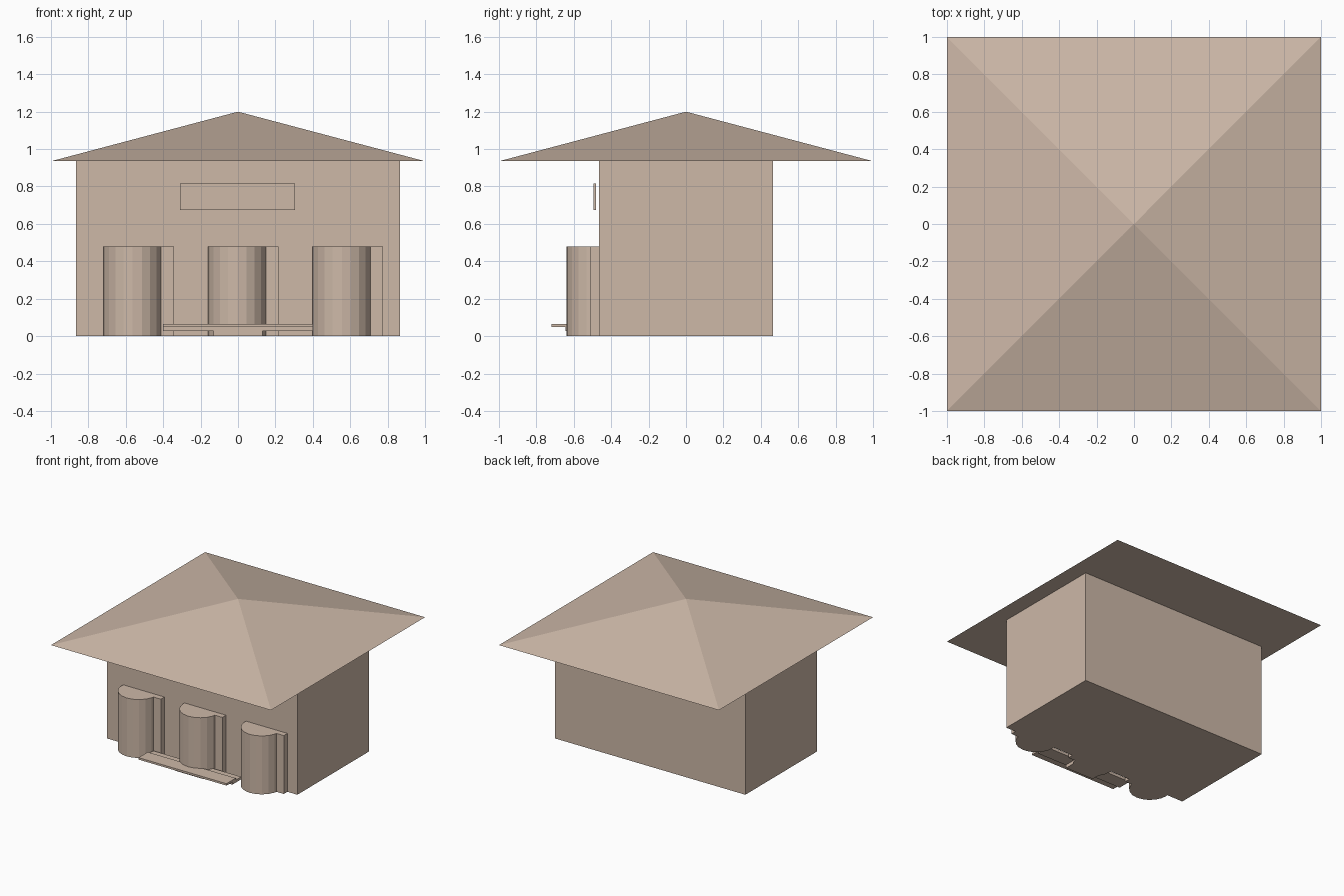
import bpy
import math

cube = bpy.data.objects.get("Cube")
if cube:
    bpy.data.objects.remove(cube, do_unlink=True)

# One warm stone colour throughout
stone = bpy.data.materials.new("warm_beige")
stone.use_nodes = True
colour = (0.61, 0.48, 0.39, 1)
stone.diffuse_color = colour
stone.node_tree.nodes["Principled BSDF"].inputs["Base Color"].default_value = colour


def finish(name):
    ob = bpy.context.object
    ob.name = name
    ob.data.materials.append(stone)
    return ob


def box(name, x, y, z):
    """Box from (min, max) ranges on each axis."""
    spans = (x, y, z)
    bpy.ops.mesh.primitive_cube_add(size=1, location=[(a + b) / 2 for a, b in spans])
    ob = finish(name)
    ob.scale = [b - a for a, b in spans]
    bpy.ops.object.transform_apply(location=False, rotation=False, scale=True)
    return ob


# Main building
WALL = -0.465
TOP = 0.935
box("building_body", (-0.865, 0.865), (WALL, -WALL), (0, TOP))

# Overhanging pyramid roof
PEAK = 1.2
bpy.ops.mesh.primitive_cone_add(vertices=4, radius1=math.sqrt(2), depth=PEAK - TOP,
                                location=(0, 0, (PEAK + TOP) / 2),
                                rotation=(0, 0, math.pi / 4))
finish("roof")
bpy.ops.object.transform_apply(location=False, rotation=True, scale=False)

# Sign board standing just off the wall
box("sign_board", (-0.31, 0.305), (-0.495, -0.48), (0.675, 0.815))

# Three round bays, each with a flat panel on one side
BAY_HEIGHT = 0.48
for label, x in (("right", -0.563), ("middle", -0.004), ("left", 0.555)):
    bpy.ops.mesh.primitive_cylinder_add(vertices=20, radius=0.157, depth=BAY_HEIGHT,
                                        location=(x, -0.483, BAY_HEIGHT / 2))
    finish(label + "_round_bay")
    box(label + "_bay_panel", (x - 0.1, x + 0.22), (-0.512, WALL), (0, BAY_HEIGHT))

# Low bench: foot, lower plank, seat plank
box("bench_foot", (-0.13, 0.13), (-0.64, -0.53), (0, 0.027))
box("bench_lower_plank", (-0.4, 0.4), (-0.645, -0.53), (0.027, 0.048))
box("bench_seat", (-0.4, 0.4), (-0.72, -0.6), (0.048, 0.064))
